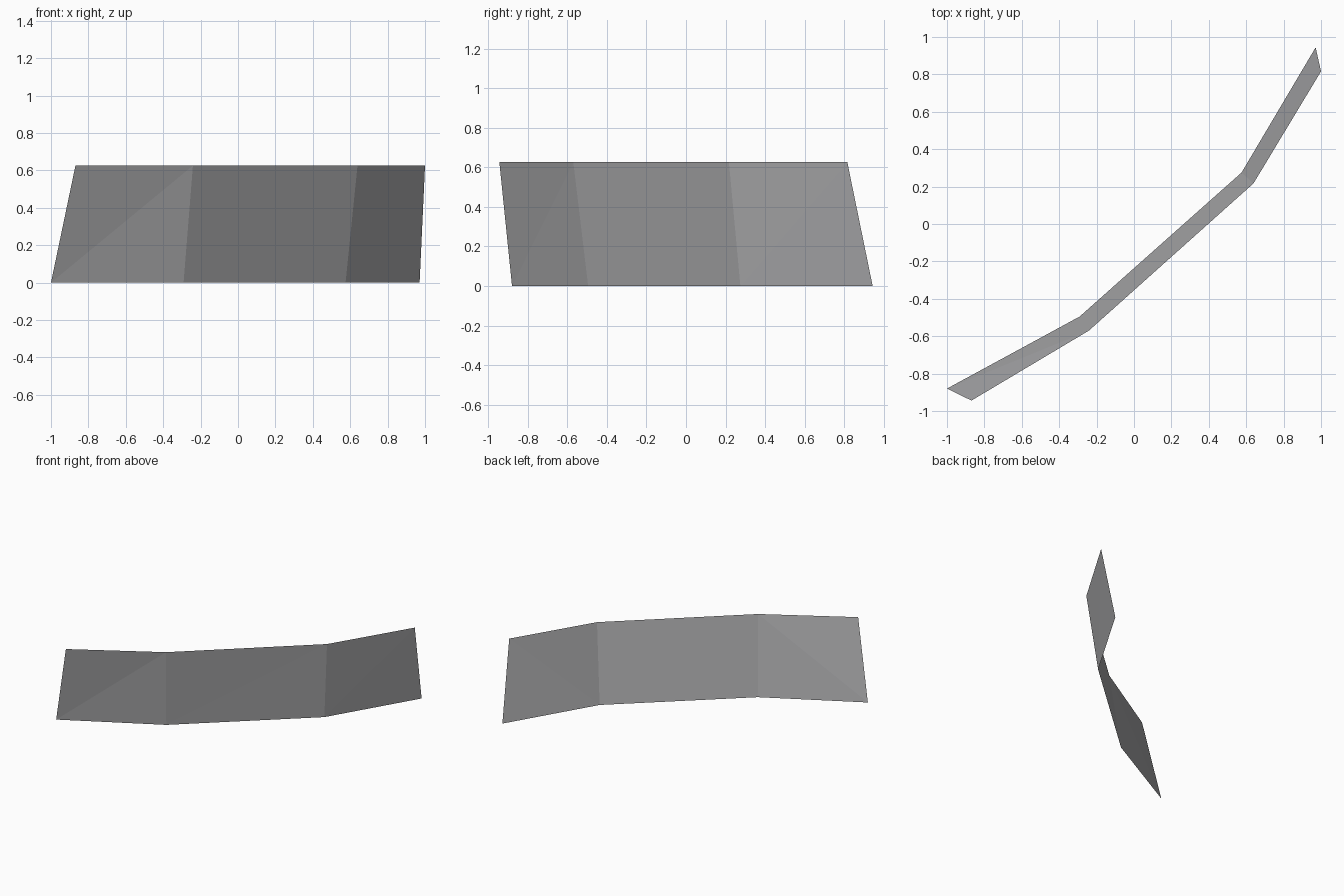
import bpy
import bmesh

cube = bpy.data.objects.get("Cube")
if cube:
    bpy.data.objects.remove(cube, do_unlink=True)

# Plain grey material
grey = bpy.data.materials.new("mid_grey")
grey.use_nodes = True
colour = (0.43, 0.43, 0.44, 1.0)
grey.diffuse_color = colour
grey.node_tree.nodes["Principled BSDF"].inputs["Base Color"].default_value = colour

# Footprint of the bent sheet along its lower and upper edges (x, y)
HEIGHT = 0.626
lower = [(-1.0, -0.88), (-0.291, -0.495), (0.575, 0.275), (0.971, 0.944)]
upper = [(-0.869, -0.944), (-0.241, -0.57), (0.639, 0.217), (1.0, 0.816)]

# Skin the two edges with panels, each split from lower left to upper right
bm = bmesh.new()
low = [bm.verts.new((x, y, 0.0)) for x, y in lower]
top = [bm.verts.new((x, y, HEIGHT)) for x, y in upper]
for i in range(len(low) - 1):
    bm.faces.new((low[i], low[i + 1], top[i + 1]))
    bm.faces.new((low[i], top[i + 1], top[i]))

mesh = bpy.data.meshes.new("curved_panel")
bm.to_mesh(mesh)
bm.free()
mesh.materials.append(grey)
panel = bpy.data.objects.new("curved_panel", mesh)
bpy.context.collection.objects.link(panel)
